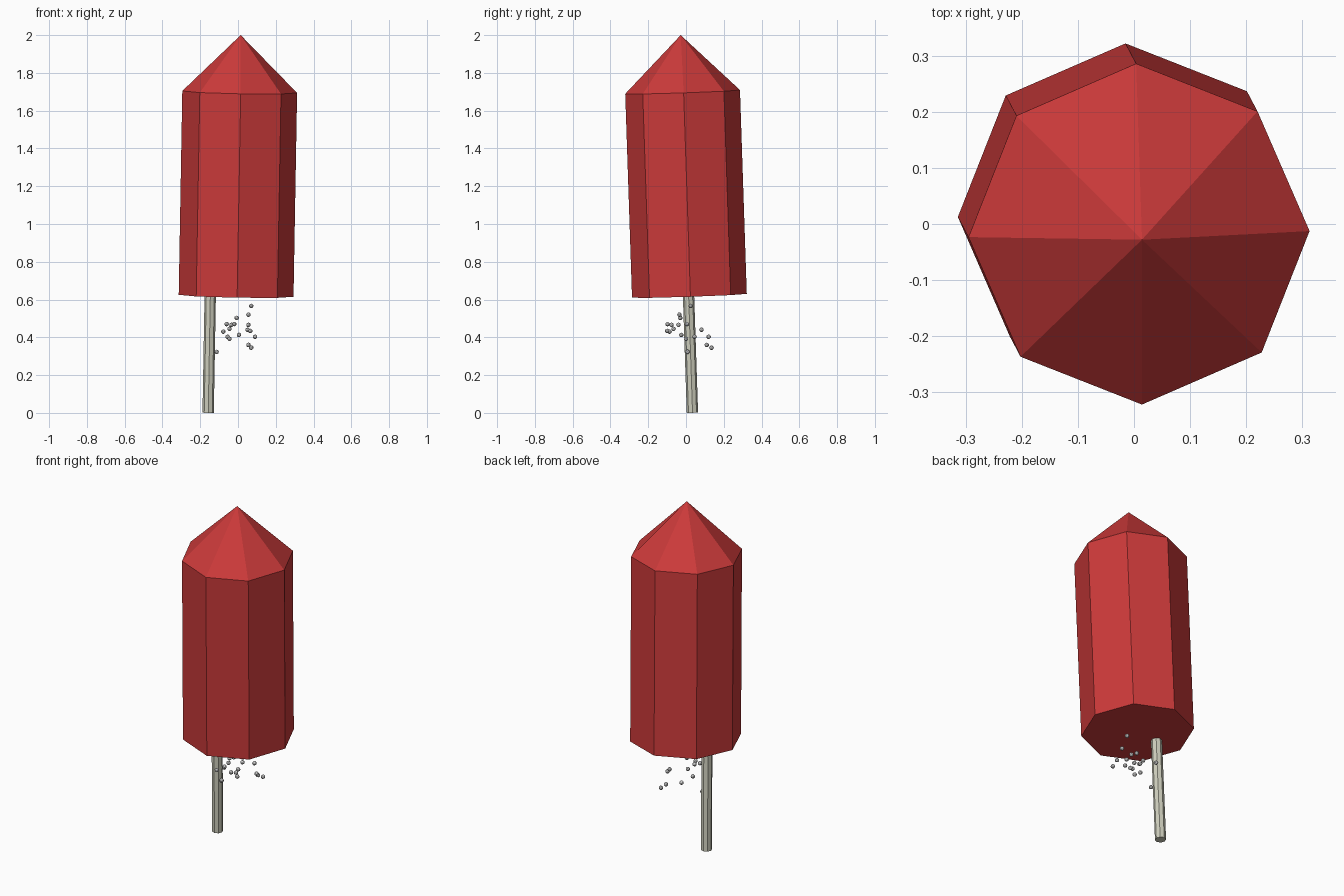
import bpy
import math
from mathutils import Vector, Matrix

if "Cube" in bpy.data.objects:
    bpy.data.objects.remove(bpy.data.objects["Cube"])

AXIS = Vector((0.019, -0.036, 1.08)).normalized()   # slight lean of the rocket
BASE = Vector((-0.01, 0.018, 0.62))                 # centre of the body's lower face


def material(name, color):
    m = bpy.data.materials.new(name)
    m.diffuse_color = (*color, 1)
    m.use_nodes = True
    m.node_tree.nodes["Principled BSDF"].inputs["Base Color"].default_value = m.diffuse_color
    return m


RED = material("red", (0.60, 0.042, 0.042))
WOOD = material("pale wood", (0.62, 0.62, 0.51))
GREY = material("light grey", (0.62, 0.62, 0.62))


def prism(name, rings, origin, mat, turn=0.0, sides=8):
    """Leaning faceted solid; rings are (radius, height), radius 0 is a tip."""
    verts, faces, loops = [], [], []
    for r, h in rings:
        start = len(verts)
        n = sides if r else 1
        verts += [(r * math.cos(turn + math.tau * i / sides),
                   r * math.sin(turn + math.tau * i / sides), h) for i in range(n)]
        loops.append([start + i % n for i in range(sides)])
    for a, b in zip(loops, loops[1:]):
        for i in range(sides):
            j = (i + 1) % sides
            quad = [a[i], a[j], b[j], b[i]]
            faces.append(list(dict.fromkeys(quad)))
    faces.append(loops[0][::-1])
    if rings[-1][0]:
        faces.append(loops[-1])
    me = bpy.data.meshes.new(name)
    me.from_pydata(verts, [], faces)
    lean = Vector((0, 0, 1)).rotation_difference(AXIS).to_matrix().to_4x4()
    me.transform(Matrix.Translation(origin) @ lean)
    me.materials.append(mat)
    ob = bpy.data.objects.new(name, me)
    bpy.context.collection.objects.link(ob)
    return ob


# Body with pointed cap
prism("rocket_body", [(0.304, 0), (0.304, 1.08), (0, 1.381)], BASE, RED, math.radians(1))

# Guide stick, ending just inside the body
prism("guide_stick", [(0.03, 0), (0.03, 0.64)], Vector((-0.158, 0.034, 0.001)),
      WOOD, math.radians(1))

# Loose sparks below the body
SPARKS = [(.07, .025, .566), (.055, -.035, .52), (-.007, -.03, .503),
          (-.02, -.098, .47), (-.06, .005, .47), (-.035, -.04, .466),
          (.055, -.077, .466), (-.045, -.066, .445), (.05, .082, .44),
          (.065, -.1, .434), (-.078, -.087, .43), (.005, -.025, .413),
          (-.055, .12, .403), (.09, .045, .403), (-.045, 0, .392),
          (.055, .11, .36), (.07, .135, .345), (-.113, .008, .323)]
for p in SPARKS:
    bpy.ops.mesh.primitive_ico_sphere_add(subdivisions=2, radius=0.012, location=p)
    spark = bpy.context.object
    spark.name = "spark"
    spark.data.materials.append(GREY)
